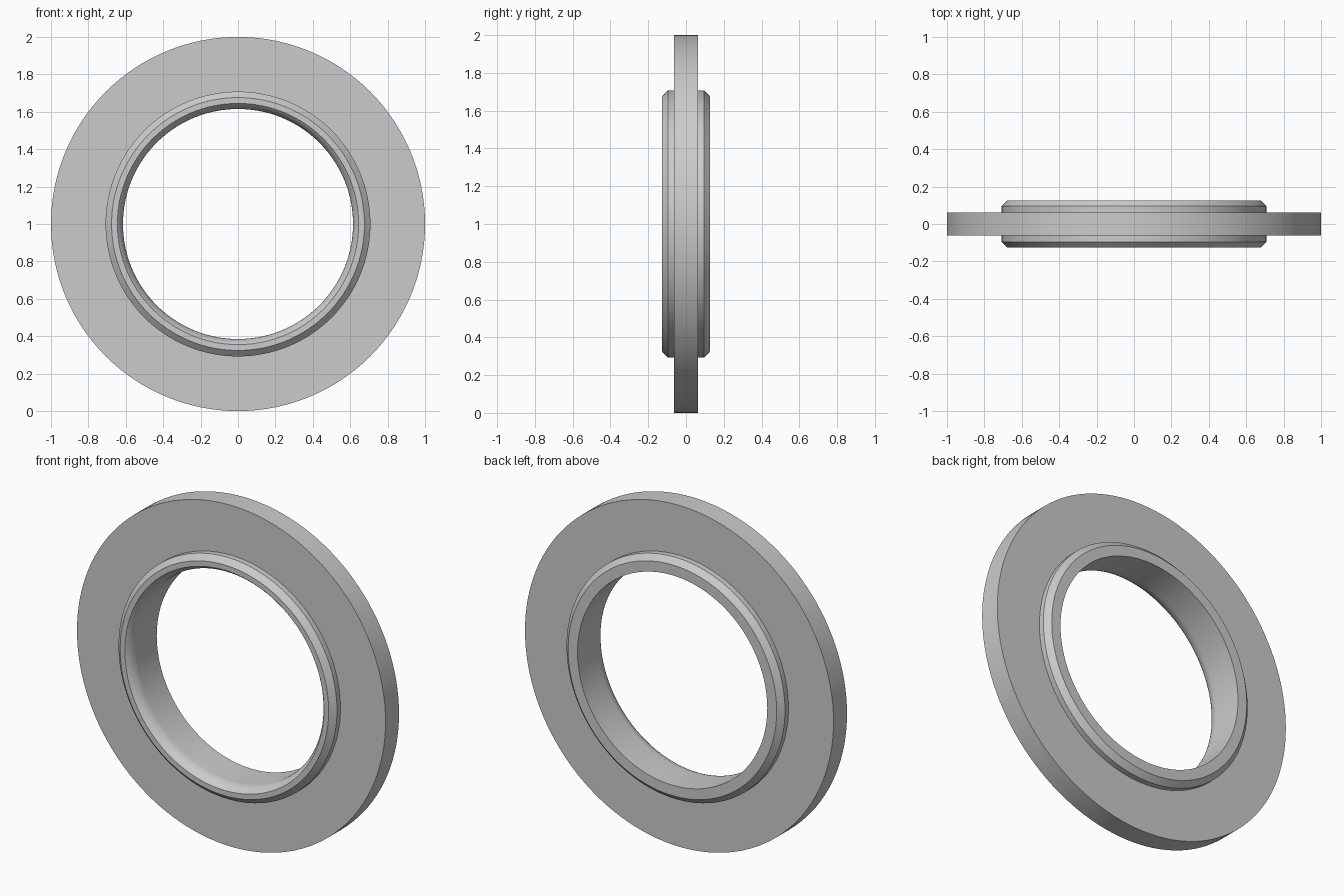
import bpy
import bmesh
from math import sin, cos, pi, radians, asin
from mathutils import Vector

SEGMENTS = 128

cube = bpy.data.objects.get("Cube")
if cube:
    bpy.data.objects.remove(cube, do_unlink=True)

# Plain grey material
grey = bpy.data.materials.new("plain grey")
grey.use_nodes = True
colour = (0.6, 0.6, 0.6, 1)
grey.diffuse_color = colour
grey.node_tree.nodes["Principled BSDF"].inputs["Base Color"].default_value = colour

# Main radii and half depths
RIM, HUB, LAND, MOUTH, BORE = 1.0, 0.708, 0.676, 0.645, 0.615
FLANGE_Y, CHAMFER_Y, HUB_Y = 0.0625, 0.095, 0.126


def lead_in(depth, steps=8):
    """Rounded mouth of the bore, tangent to the bore wall."""
    width = MOUTH - BORE
    radius = (width ** 2 + depth ** 2) / (2 * width)
    sweep = asin(depth / radius)
    points = []
    for i in range(steps + 1):
        a = sweep * i / steps
        points.append((BORE + radius * (1 - cos(a)),
                       -HUB_Y + depth - radius * sin(a)))
    return points


def lathe(name, profile):
    """Revolve a closed (radius, y) profile about the y axis."""
    bm = bmesh.new()
    rings = []
    for i in range(SEGMENTS):
        a = 2 * pi * i / SEGMENTS
        rings.append([bm.verts.new(Vector((r * sin(a), y, 1 + r * cos(a))))
                      for r, y in profile])
    n = len(profile)
    for i, ring in enumerate(rings):
        after = rings[(i + 1) % SEGMENTS]
        for j in range(n):
            k = (j + 1) % n
            bm.faces.new((ring[j], ring[k], after[k], after[j]))
    bmesh.ops.recalc_face_normals(bm, faces=bm.faces)
    mesh = bpy.data.meshes.new(name)
    bm.to_mesh(mesh)
    bm.free()
    mesh.materials.append(grey)
    obj = bpy.data.objects.new(name, mesh)
    bpy.context.collection.objects.link(obj)
    return obj


# Flange with a chamfered hub on both sides and a rounded front bore mouth
front = [(LAND, -HUB_Y), (HUB, -CHAMFER_Y), (HUB, -FLANGE_Y), (RIM, -FLANGE_Y)]
back = [(r, -y) for r, y in reversed(front)]
ring = lathe("flanged_ring", front + back + [(BORE, HUB_Y)] + lead_in(0.07))

# Smooth round surfaces with crisp edges
bpy.ops.object.select_all(action='DESELECT')
ring.select_set(True)
bpy.context.view_layer.objects.active = ring
bpy.ops.object.shade_smooth_by_angle(angle=radians(25))
